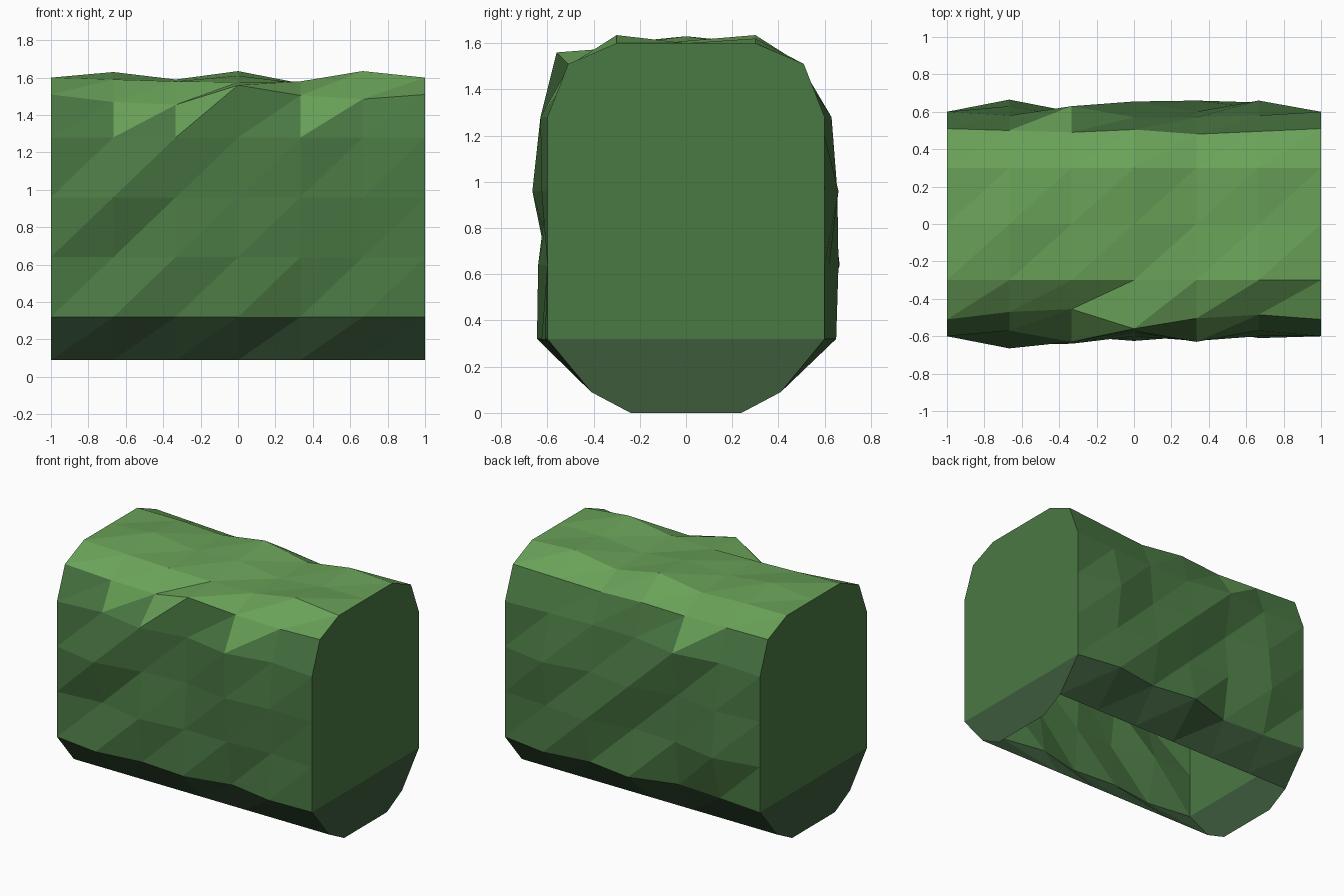
import bpy, bmesh

if "Cube" in bpy.data.objects:
    bpy.data.objects.remove(bpy.data.objects["Cube"])

def srgb(r, g, b):
    lin = lambda c: ((c / 255 + 0.055) / 1.055) ** 2.4
    return (lin(r), lin(g), lin(b), 1.0)

# Rounded arch cross-section (y, z), front skirt over the top to the back skirt
half = [(-.41, .09), (-.6, .32), (-.6, .64), (-.6, .96), (-.6, 1.28), (-.51, 1.51), (-.3, 1.6)]
profile = half + [(0, 1.6)] + [(-y, z) for y, z in reversed(half)]

# Outward bumps of the leaf surface at the five inner columns, one row per profile point
F, FC, U, BC, B = (-1, 0), (-1, 1), (0, 1), (1, 1), (1, 0)
bumps = {
    1: (F, [.045, 0, .025, -.05, .01]),
    2: (F, [-.03, .04, 0, 0, -.02]),
    3: (F, [.065, 0, -.02, .025, 0]),
    4: (F, [-.03, .03, -.03, .03, -.03]),
    5: (FC, [-.04, -.055, .05, -.005, -.025]),
    6: (U, [-.01, -.02, -.025, -.02, .035]),
    7: (U, [.03, -.01, .01, -.03, 0]),
    8: (U, [0, -.015, .035, -.03, .02]),
    9: (BC, [-.01, -.02, -.005, -.03, -.015]),
    10: (B, [-.02, .03, -.03, -.03, -.02]),
    11: (B, [.03, -.03, .055, 0, .06]),
    12: (B, [.065, 0, -.02, .06, .02]),
    13: (B, [-.03, -.05, .05, 0, .05]),
}

bm = bmesh.new()
grid = []
for i in range(7):
    col = []
    for j, (y, z) in enumerate(profile):
        if j in bumps and 0 < i < 6:
            (dy, dz), amounts = bumps[j]
            y += dy * amounts[i - 1]
            z += dz * amounts[i - 1]
        col.append(bm.verts.new((-1 + i / 3, y, z)))
    grid.append(col)

# Leaf shell, open underneath
for i in range(6):
    for j in range(len(profile) - 1):
        a, b = grid[i][j], grid[i + 1][j]
        c, d = grid[i + 1][j + 1], grid[i][j + 1]
        bm.faces.new((a, b, c))
        bm.faces.new((a, c, d))

# Flat ends: upper panel, and a lower panel that reaches the ground
for col, x in ((grid[0], -1), (grid[6], 1)):
    foot = [bm.verts.new((x, y, 0)) for y in (.24, -.24)]
    upper = col[1:14]
    lower = [col[13], col[14]] + foot + [col[0], col[1]]
    for ring in (upper, lower):
        f = bm.faces.new(ring)
        f.normal_update()
        if f.normal.x * x < 0:
            f.normal_flip()

# Colour by height and direction: dark skirt, light crown, mid-green walls
for f in bm.faces:
    f.normal_update()
    f.smooth = False
    z = f.calc_center_median().z
    if z < .315:
        f.material_index = 2
    elif z > 1.38 and f.normal.z > .45:
        f.material_index = 1

mesh = bpy.data.meshes.new("hedge")
bm.to_mesh(mesh)
bm.free()
for name, rgb in (("hedge green", (74, 120, 67)),
                  ("light top green", (105, 161, 88)),
                  ("dark base green", (60, 91, 59))):
    m = bpy.data.materials.new(name)
    m.diffuse_color = srgb(*rgb)
    m.use_nodes = True
    m.node_tree.nodes["Principled BSDF"].inputs["Base Color"].default_value = m.diffuse_color
    mesh.materials.append(m)
bpy.context.collection.objects.link(bpy.data.objects.new("hedge", mesh))
